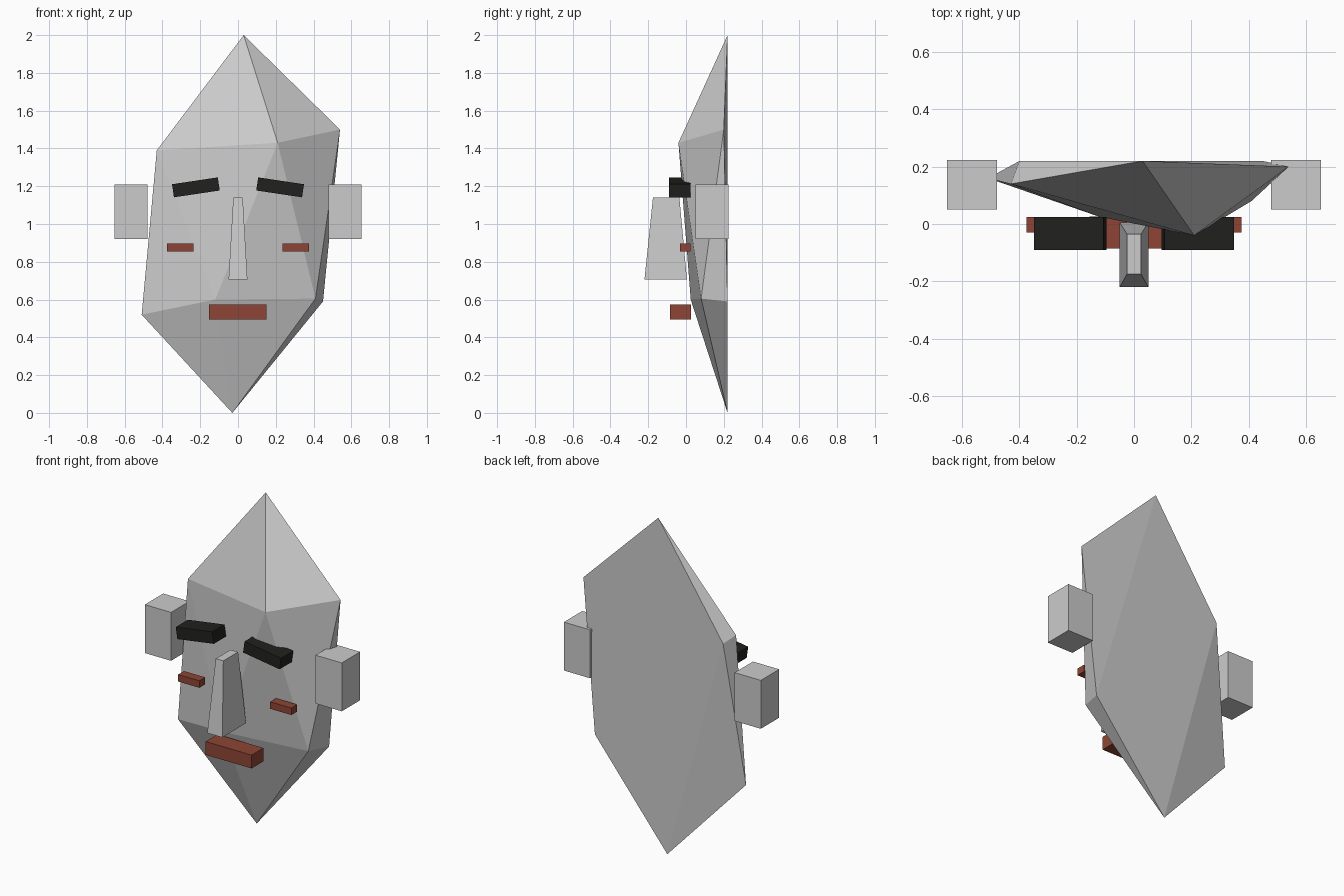
import bpy, bmesh, math
from mathutils import Vector

if "Cube" in bpy.data.objects:
    bpy.data.objects.remove(bpy.data.objects["Cube"])


def material(name, color):
    m = bpy.data.materials.new(name)
    m.diffuse_color = (*color, 1)
    m.use_nodes = True
    m.node_tree.nodes["Principled BSDF"].inputs["Base Color"].default_value = m.diffuse_color
    return m


def finish(name, bm, mat=None):
    bmesh.ops.recalc_face_normals(bm, faces=bm.faces)
    me = bpy.data.meshes.new(name)
    bm.to_mesh(me)
    bm.free()
    ob = bpy.data.objects.new(name, me)
    bpy.context.collection.objects.link(ob)
    if mat:
        me.materials.append(mat)
    return ob


def hull(name, points, mat=None):
    bm = bmesh.new()
    for p in points:
        bm.verts.new(p)
    bmesh.ops.convex_hull(bm, input=bm.verts)
    return finish(name, bm, mat)


def box(name, center, size, mat=None, tilt=0):
    bm = bmesh.new()
    bmesh.ops.create_cube(bm, size=1)
    bmesh.ops.scale(bm, vec=Vector(size), verts=bm.verts)
    ob = finish(name, bm, mat)
    ob.location = center
    ob.rotation_euler.y = math.radians(tilt)
    return ob


black = material("black", (0.015, 0.015, 0.013))
red = material("red", (0.27, 0.06, 0.035))

# Faceted head, flat at the back
hull("head", [
    (0.03, 0.22, 2.0), (0.54, 0.20, 1.50), (0.21, -0.04, 1.43),
    (-0.43, 0.14, 1.39), (-0.40, 0.22, 1.36), (-0.51, 0.16, 0.52),
    (-0.12, 0.025, 0.60), (0.41, 0.08, 0.605), (0.45, 0.22, 0.59),
    (-0.03, 0.22, 0.0),
])

# Tapered nose
hull("nose", [(sx * w, y, z) for sx in (-1, 1) for w, y, z in (
    (0.05, -0.22, 0.705), (0.05, 0.005, 0.705),
    (0.025, -0.175, 1.14), (0.025, -0.035, 1.14))])

# Paired features
for side, s in (("left", -1), ("right", 1)):
    box(f"{side}_ear", (s * 0.566, 0.137, 1.065), (0.174, 0.174, 0.29))
    box(f"{side}_brow", (s * 0.223, -0.033, 1.194), (0.245, 0.115, 0.07), black, s * 8.5)
    box(f"{side}_cheek", (s * 0.305, -0.003, 0.875), (0.14, 0.055, 0.042), red)

# Mouth
box("mouth", (-0.002, -0.03, 0.535), (0.305, 0.112, 0.08), red)
